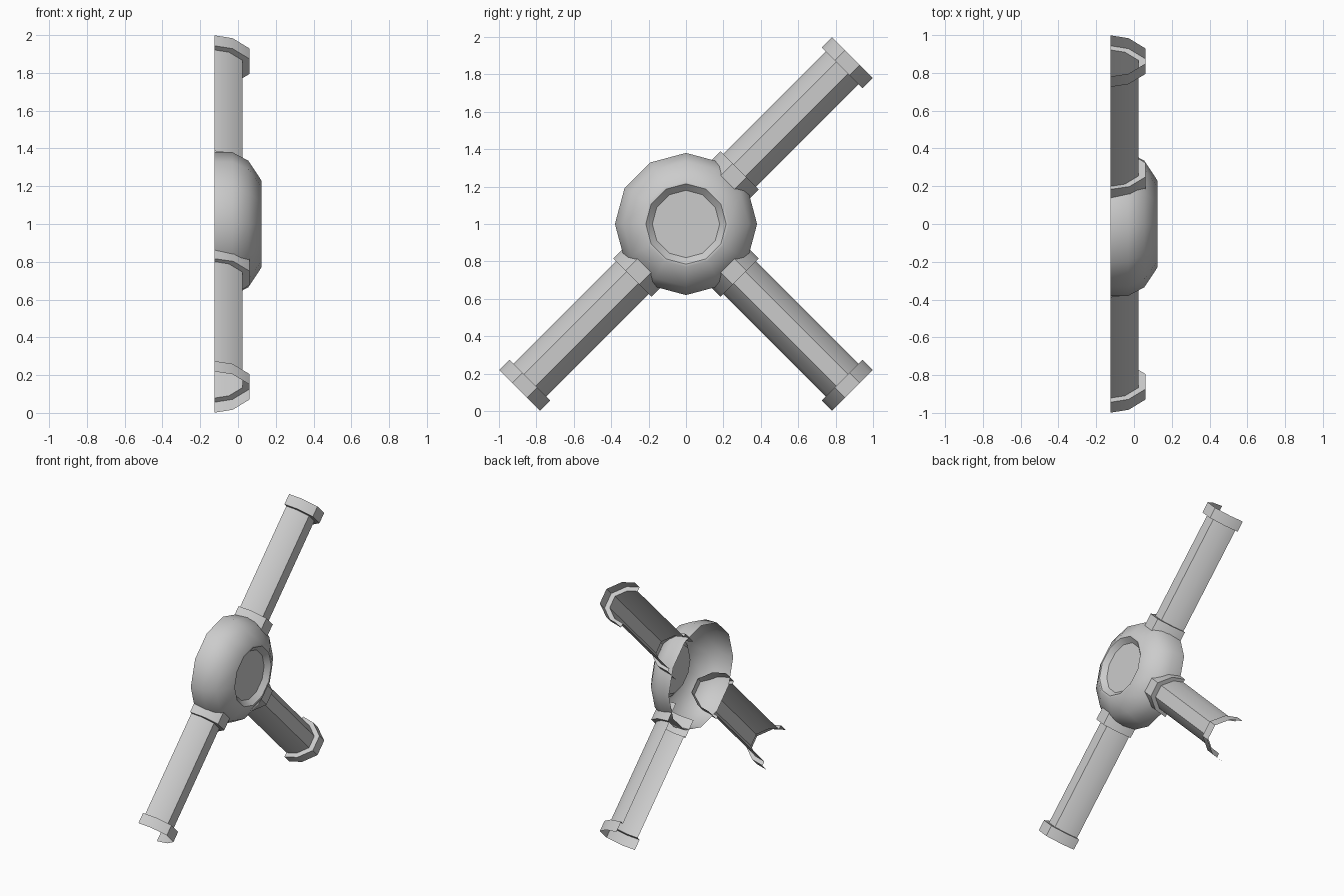
import bpy, math
from mathutils import Vector

if "Cube" in bpy.data.objects:
    bpy.data.objects.remove(bpy.data.objects["Cube"])

BACK = -0.124          # open back plane
CENTRE = Vector((0, 0, 1))


def make_object(name, verts, faces):
    mesh = bpy.data.meshes.new(name)
    mesh.from_pydata(verts, [], faces)
    mesh.update()
    ob = bpy.data.objects.new(name, mesh)
    bpy.context.collection.objects.link(ob)
    bpy.context.view_layer.objects.active = ob
    ob.select_set(True)
    bpy.ops.object.shade_smooth_by_angle(angle=math.radians(42))
    ob.select_set(False)
    return ob


def hub():
    # Open-backed 12-sided dome with a shallow dished face: (x, radius)
    profile = [(BACK, .38), (-.03, .38), (.055, .335), (.124, .23),
               (.124, .215), (.09, .18)]
    n = 12
    verts = [(x, r * math.sin(math.tau * i / n), 1 + r * math.cos(math.tau * i / n))
             for x, r in profile for i in range(n)]
    faces = [(k * n + i, (k + 1) * n + i, (k + 1) * n + (i + 1) % n, k * n + (i + 1) % n)
             for k in range(len(profile) - 1) for i in range(n)]
    faces.append(tuple(range((len(profile) - 1) * n, len(profile) * n))[::-1])
    make_object("hub", verts, faces)


def section(half):
    # Half-octagon cross-section: (sideways, x)
    side = [(half, BACK), (half * .865, BACK + .095 * half / .154),
            (half * .36, BACK + .186 * half / .154)]
    return side + [(-w, x) for w, x in reversed(side)]


TUBE, FLANGE, COLLAR = section(.123), section(.154), section(.145)
COLLAR = [(w, min(x + .01, .062) if x > BACK else x) for w, x in COLLAR]


def loft(name, direction, stations):
    # Open shell through sections placed along the arm direction
    along = Vector((0, direction[0], direction[1])).normalized()
    across = Vector((0, -along.z, along.y))
    verts = [CENTRE + along * d + across * w + Vector((x, 0, 0))
             for d, sec in stations for w, x in sec]
    n = len(TUBE)
    faces = [(k * n + i, k * n + i + 1, (k + 1) * n + i + 1, (k + 1) * n + i)
             for k in range(len(stations) - 1) for i in range(n - 1)]
    make_object(name, verts, faces)


hub()
# Three pipe arms, each with a hub collar and an open end flange
for label, direction in (("upper_right", (1, 1)), ("lower_left", (-1, -1)),
                         ("lower_right", (1, -1))):
    loft("pipe_" + label, direction,
         [(.405, TUBE), (1.18, TUBE), (1.18, FLANGE), (1.258, FLANGE)])
    loft("collar_" + label, direction,
         [(.27, COLLAR), (.405, COLLAR), (.405, TUBE)])
